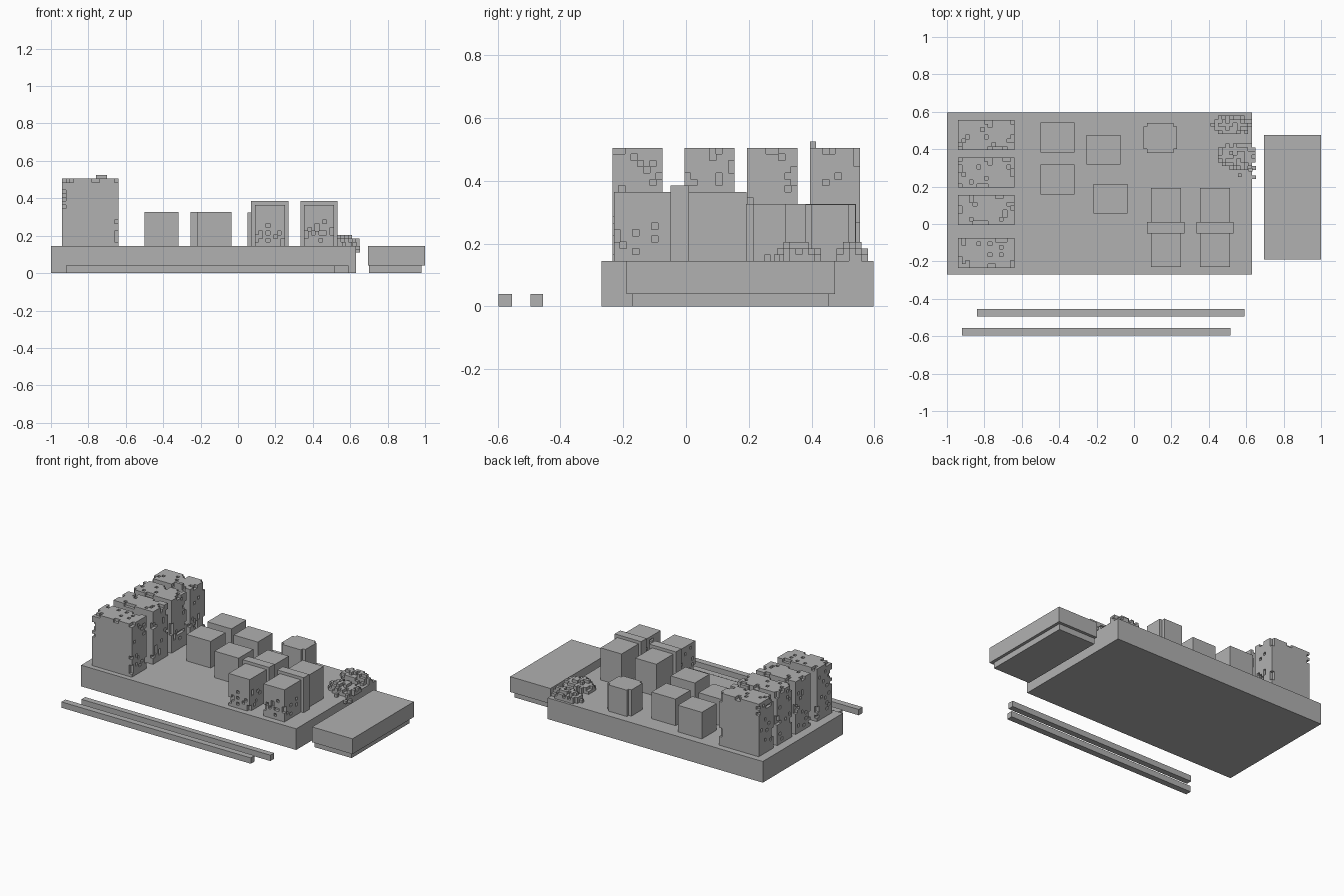
import bpy, bmesh, random
from mathutils import Vector
from itertools import product

if "Cube" in bpy.data.objects:
    bpy.data.objects.remove(bpy.data.objects["Cube"])

random.seed(7)
P = 0.02        # cell size of the chipped parts
DECK = 0.145    # height of the base top

grey = bpy.data.materials.new("plain_grey")
grey.use_nodes = True
grey.diffuse_color = (0.44, 0.44, 0.44, 1)
grey.node_tree.nodes["Principled BSDF"].inputs["Base Color"].default_value = grey.diffuse_color


def finish(name, bm):
    mesh = bpy.data.meshes.new(name)
    bm.to_mesh(mesh)
    bm.free()
    mesh.materials.append(grey)
    obj = bpy.data.objects.new(name, mesh)
    bpy.context.collection.objects.link(obj)


def box(name, x0, x1, y0, y1, z0, z1):
    lo, hi = Vector((x0, y0, z0)), Vector((x1, y1, z1))
    bm = bmesh.new()
    bmesh.ops.create_cube(bm, size=1)
    bmesh.ops.scale(bm, vec=hi - lo, verts=bm.verts)
    bmesh.ops.translate(bm, vec=(lo + hi) / 2, verts=bm.verts)
    finish(name, bm)


def cells_mesh(name, cells, origin):
    """Skin a set of grid cells with outward quads."""
    bm, corners = bmesh.new(), {}

    def vert(key):
        if key not in corners:
            corners[key] = bm.verts.new(Vector(origin) + Vector(key) * P)
        return corners[key]

    for cell in sorted(cells):
        for axis, side in product(range(3), (0, 1)):
            near = list(cell)
            near[axis] += 2 * side - 1
            if tuple(near) in cells:
                continue
            u, v = (axis + 1) % 3, (axis + 2) % 3
            ring = []
            for a, b in ((0, 0), (1, 0), (1, 1), (0, 1)):
                key = list(cell)
                key[axis] += side
                key[u] += a
                key[v] += b
                ring.append(vert(tuple(key)))
            bm.faces.new(ring if side else ring[::-1])
    finish(name, bm)


def solid(nx, ny, nz):
    return set(product(range(nx), range(ny), range(nz)))


def chip_run(cells, start, axis, length):
    """Knock a short run of cells out of an edge."""
    for i in range(length):
        cell = list(start)
        cell[axis] += i
        cells.discard(tuple(cell))


def chip_edges(cells, size, count):
    nx, ny, nz = size
    for x, y in product((0, nx - 1), (0, ny - 1)):
        for _ in range(count):
            chip_run(cells, (x, y, random.randrange(nz - 1)), 2, random.randint(1, 3))
    for x in (0, nx - 1):
        chip_run(cells, (x, random.randrange(ny - 2), nz - 1), 1, 2)
    for y in (0, ny - 1):
        for _ in range(count):
            chip_run(cells, (random.randrange(nx - 2), y, nz - 1), 0, random.randint(1, 3))


def pit_face(cells, size, axis, index, count):
    """Sink single-cell pits into one face, away from its edges."""
    for _ in range(count):
        cell = [random.randrange(1, n - 1) for n in size]
        cell[axis] = index
        cells.discard(tuple(cell))


# Base, side platform and loose beams
box("base", -1, 0.63, -0.27, 0.597, 0, DECK)
box("side_platform", 0.695, 1, -0.19, 0.475, 0.04, DECK)
box("side_platform_foot", 0.70, 0.98, -0.17, 0.455, 0, 0.04)
box("inner_beam", -0.84, 0.592, -0.495, -0.455, 0, 0.04)
box("outer_beam", -0.92, 0.515, -0.597, -0.555, 0, 0.04)

# Row of chipped towers
size = (15, 8, 18)
for i, y in enumerate((-0.235, -0.005, 0.195, 0.395)):
    tower = solid(*size)
    chip_edges(tower, size, 2)
    for x in (0, size[0] - 1):
        pit_face(tower, size, 0, x, 11)
    pit_face(tower, size, 2, size[2] - 1, 7)
    if i == 3:
        tower |= {(x, 0, z) for x in (9, 10, 11) for z in (17, 18)}
    cells_mesh(f"tower_{i + 1}", tower, (-0.94, y, DECK))

# Plain crates
for i, (x, y) in enumerate(((-0.5, 0.382), (-0.5, 0.157), (-0.255, 0.317), (-0.217, 0.055))):
    box(f"crate_{i + 1}", x, x + 0.183, y, y + 0.16, DECK, 0.327)

# Crate with stepped corners
crate = solid(9, 8, 9)
for x, y, z in product((0, 8), (0, 7), range(9)):
    crate.discard((x, y, z))
cells_mesh("stepped_crate", crate, (0.05, 0.38, DECK))

# Banded blocks: worn front, band around the middle, plain rear
size = (8, 9, 11)
for side, x in (("right", 0.09), ("left", 0.353)):
    worn = solid(*size)
    for cx in (0, size[0] - 1):
        chip_run(worn, (cx, 0, random.randrange(5)), 2, 2)
        pit_face(worn, size, 0, cx, 6)
    pit_face(worn, (8, 9, 8), 1, 0, 8)
    cells_mesh(f"{side}_block_front", worn, (x, -0.23, DECK))
    box(f"{side}_block_band", x - 0.02, x + 0.18, -0.05, 0.01, DECK, 0.385)
    box(f"{side}_block_rear", x, x + 0.16, 0.01, 0.193, DECK, 0.365)

# Rubble heaps: ragged low mounds
for name, origin, nx, ny in (("rear_rubble", (0.41, 0.48, DECK), 11, 5),
                             ("front_rubble", (0.45, 0.29, DECK), 10, 7)):
    heap = set()
    for x, y in product(range(nx), range(ny)):
        reach = ((2 * x + 1) / nx - 1) ** 2 + ((2 * y + 1) / ny - 1) ** 2
        if reach < random.uniform(0.7, 1.5):
            top = max(1, round(3.2 - 2 * reach + random.uniform(-0.9, 0.5)))
            heap |= {(x, y, z) for z in range(min(top, 3))}
    cells_mesh(name, heap, origin)

# Loose rubble bits, some hanging over the base edge
for i, (x, y, z) in enumerate(((0.555, 0.25, DECK), (0.613, 0.28, DECK),
                               (0.632, 0.24, 0.125), (0.632, 0.29, 0.11))):
    box(f"rubble_bit_{i + 1}", x, x + P, y, y + P, z, z + P)
